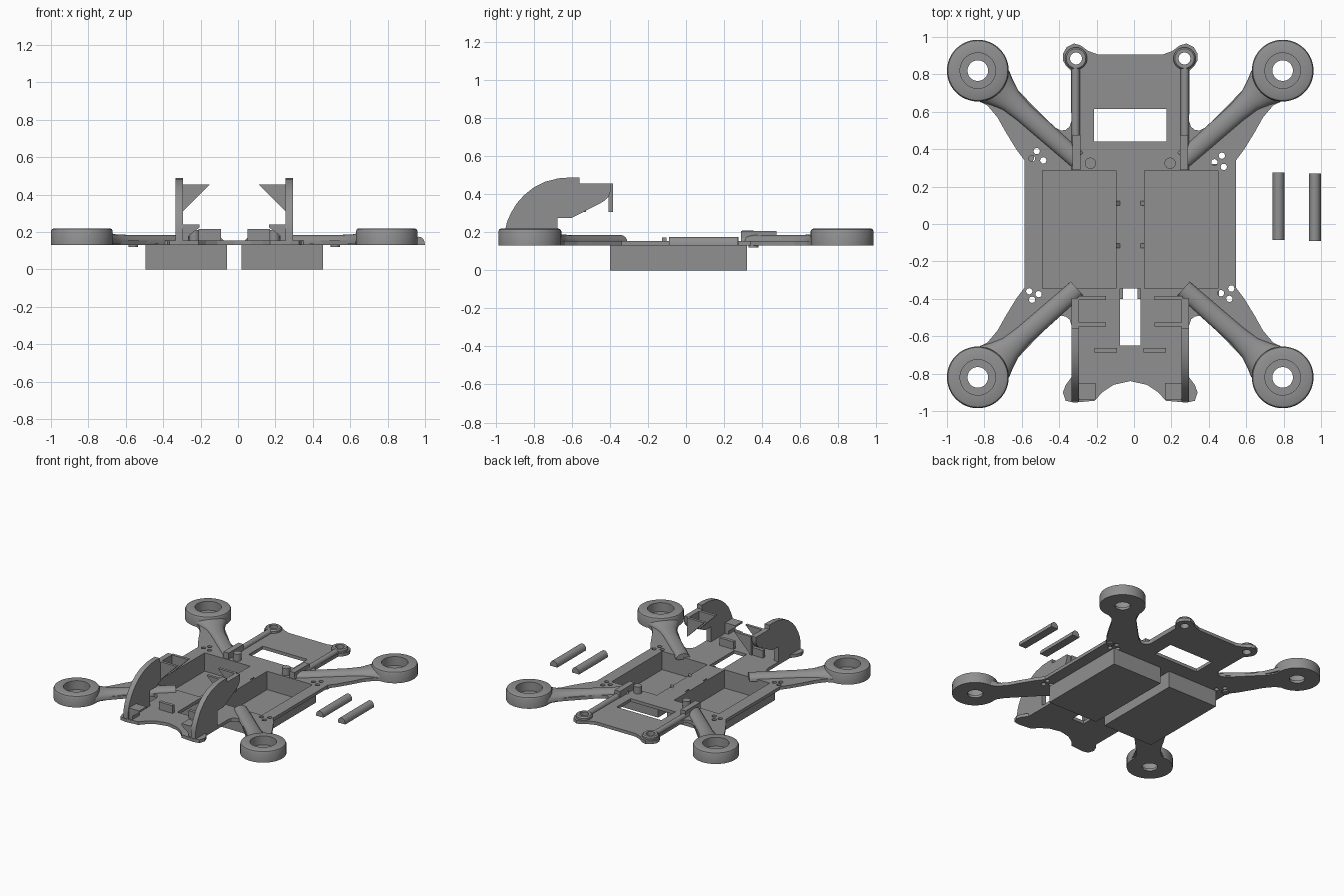
import bpy, bmesh, math
from mathutils import Vector

if "Cube" in bpy.data.objects:
    bpy.data.objects.remove(bpy.data.objects["Cube"])

C = -0.02                      # x of the frame's symmetry line
Z0, Z1 = 0.13, 0.155           # deck plate bottom and top
mat = bpy.data.materials.new("grey plastic")
mat.diffuse_color = (0.28, 0.28, 0.28, 1)
mat.use_nodes = True
mat.node_tree.nodes["Principled BSDF"].inputs["Base Color"].default_value = mat.diffuse_color


def finish(name, bm, smooth=False):
    bmesh.ops.recalc_face_normals(bm, faces=bm.faces[:])
    me = bpy.data.meshes.new(name)
    bm.to_mesh(me)
    bm.free()
    me.materials.append(mat)
    if smooth:
        for p in me.polygons:
            p.use_smooth = True
        me.set_sharp_from_angle(angle=math.radians(35))
    ob = bpy.data.objects.new(name, me)
    bpy.context.collection.objects.link(ob)
    return ob


def prism(name, outlines, axis, a, b, smooth=False):
    """Extrude one or more 2D outlines along an axis from a to b."""
    place = {'x': lambda p, h: (h, p[0], p[1]),
             'y': lambda p, h: (p[0], h, p[1]),
             'z': lambda p, h: (p[0], p[1], h)}[axis]
    bm = bmesh.new()
    for pts in outlines:
        lo = [bm.verts.new(place(p, a)) for p in pts]
        hi = [bm.verts.new(place(p, b)) for p in pts]
        bm.faces.new(lo)
        bm.faces.new(hi[::-1])
        for i in range(len(pts)):
            j = (i + 1) % len(pts)
            bm.faces.new((lo[i], lo[j], hi[j], hi[i]))
    return finish(name, bm, smooth)


def loft(name, rings, wrap=False, smooth=True):
    """Skin closed rings of points, capping the ends unless wrapped."""
    bm = bmesh.new()
    vs = [[bm.verts.new(p) for p in r] for r in rings]
    n = len(vs[0])
    for k in range(len(vs) if wrap else len(vs) - 1):
        r, s = vs[k], vs[(k + 1) % len(vs)]
        for i in range(n):
            j = (i + 1) % n
            bm.faces.new((r[i], r[j], s[j], s[i]))
    if not wrap:
        bm.faces.new(vs[0])
        bm.faces.new(vs[-1][::-1])
    return finish(name, bm, smooth)


def circle(x, y, r, n=24):
    return [(x + r * math.cos(2 * math.pi * i / n),
             y + r * math.sin(2 * math.pi * i / n)) for i in range(n)]


def rect(x0, x1, y0, y1):
    return [(x0, y0), (x1, y0), (x1, y1), (x0, y1)]


def ridge(name, path, base):
    """Half-round bar; path holds (x, y, half width, top z)."""
    a, b = Vector(path[0][:2]), Vector(path[-1][:2])
    d = (b - a).normalized()
    side = Vector((-d.y, d.x))
    rings = []
    for x, y, w, top in path:
        ring = []
        for i in range(13):
            t = math.pi * i / 12
            p = Vector((x, y)) + side * w * math.cos(t)
            ring.append((p.x, p.y, base + (top - base) * math.sin(t) ** 0.8))
        rings.append(ring)
    return loft(name, rings)


# Deck plate with its four arms: right half outline, back to front
half = [(0.17, .905), (.225, .925), (.265, .955), (.30, .965), (.34, .945),
        (.36, .91), (.36, .875), (.343, .845), (.318, .82), (.315, .55),
        (.325, .52), (.345, .503), (.37, .50), (.41, .52), (.61, .725),
        (.645, .775), (.66, .83), (.72, .73), (.815, .66), (.765, .635),
        (.71, .57), (.665, .49), (.61, .40), (.565, .34),
        (.565, -.34), (.61, -.40), (.665, -.49), (.71, -.57), (.765, -.635),
        (.815, -.66), (.72, -.73), (.66, -.83), (.645, -.775), (.61, -.725),
        (.41, -.515), (.37, -.49), (.345, -.495), (.325, -.51), (.315, -.54),
        (.315, -.82), (.345, -.86), (.36, -.90), (.345, -.945), (.30, -.955),
        (.19, -.945), (.15, -.90), (.09, -.86), (.0, -.84)]
outline = [(C + u, y) for u, y in half] + \
          [(C - u, y) for u, y in reversed(half[:-1])]
plate = prism("deck_plate", [outline], 'z', Z0, Z1)

# Openings: window, front slot, tray mouths, ear holes, screw holes
screws = [(-.545, .35), (-.52, .39), (-.485, .34), (.43, .33), (.47, .365),
          (.48, .305), (-.56, -.36), (-.51, -.375), (-.545, -.405),
          (.465, -.37), (.52, -.345), (.51, -.40)]
holes = [circle(x, y, .017, 12) for x, y in screws]
holes += [rect(-.215, .175, .44, .615), rect(-.075, .035, -.65, -.345)]
for s in (1, -1):
    holes.append(rect(*sorted((C + s * .075, C + s * .47)), -.345, .285))
    holes.append(circle(C + s * .29, .885, .032))
cutter = prism("opening_cutter", holes, 'z', .05, .3)
cutter.hide_render = True
cutter.display_type = 'WIRE'
cut = plate.modifiers.new("openings", 'BOOLEAN')
cut.operation = 'DIFFERENCE'
cut.solver = 'EXACT'
cut.object = cutter

for s, side in ((1, "right"), (-1, "left")):
    def X(u):
        return C + s * u

    # Battery tray, an open box below the deck
    outer = rect(X(.04), X(.475), -.40, .32)
    inner = rect(X(.075), X(.47), -.345, .285)
    loft("tray_" + side, [[(*p, z) for p in r] for r, z in
         ((outer, 0), (outer, Z0), (inner, Z0), (inner, .01))], smooth=False)

    for t, end in ((1, "back"), (-1, "front")):
        tag = end + "_" + side
        # Motor pod: ring with a stepped bore
        prof = [(.055, Z0), (.165, Z0), (.165, .205), (.16, .215), (.15, .22),
                (.095, .22), (.095, .15), (.055, .15)]
        rings = []
        for i in range(48):
            a = 2 * math.pi * i / 48
            rings.append([(X(.815) + r * math.cos(a), t * .82 + r * math.sin(a), z)
                          for r, z in prof])
        loft("motor_pod_" + tag, rings, wrap=True)
        # Arm spine, flaring into the pod
        ridge("arm_spine_" + tag,
              [(X(.285), t * .345, .05, .185), (X(.57), t * .595, .055, .185),
               (X(.64), t * .66, .066, .188), (X(.69), t * .705, .092, .198),
               (X(.725), t * .737, .115, .21)], .14)

    # Back rail, ear ring, catch block and peg
    ridge("back_rail_" + side,
          [(X(.292), .29, .023, .18), (X(.292), .835, .023, .18)], .15)
    rings = []
    for i in range(24):
        a = 2 * math.pi * i / 24
        rings.append([(X(.29) + r * math.cos(a), .885 + r * math.sin(a), z)
                      for r, z in ((.032, .14), (.06, .14), (.06, .17),
                                   (.052, .18), (.032, .18))])
    loft("ear_ring_" + side, rings, wrap=True)
    prism("catch_block_" + side, [rect(X(.265), X(.31), .29, .475)], 'z', .14, .205)
    prism("peg_" + side, [circle(X(.213), .325, .03)], 'z', .14, .21, True)

    # Curved front fin
    fin = [(-.95, .14), (-.95, .21), (-.94, .255), (-.92, .30), (-.89, .35),
           (-.85, .395), (-.80, .435), (-.74, .465), (-.67, .483), (-.60, .488),
           (-.56, .488), (-.56, .455), (-.395, .455), (-.395, .42), (-.405, .39),
           (-.425, .367), (-.45, .352), (-.60, .275), (-.675, .275), (-.675, .14)]
    prism("front_fin_" + side, [fin], 'x', X(.274), X(.315), True)
    # Triangular shelf brackets on the fin
    for k, y in enumerate((-.395, -.537)):
        prism("shelf_bracket_%s_%d" % (side, k),
              [[(X(.13), .455), (X(.28), .455), (X(.28), .305)]],
              'y', y - .011, y + .011)
    # Foot gusset at the fin's front
    prism("foot_gusset_" + side,
          [[(X(.185), .24), (X(.28), .24), (X(.28), .15), (X(.245), .15),
            (X(.245), .18), (X(.185), .225)]], 'y', -.94, -.85)
    # Stop block and centre clips
    prism("stop_block_" + side, [rect(X(.07), X(.19), -.688, -.662)], 'z', .14, .215)
    for y in (.11, -.115):
        prism("clip", [[(X(.075), .15), (X(.05), .15), (X(.075), .172)]],
              'y', y - .012, y + .012)
    # Small pad below the deck by the screw holes
    prism("pad_" + side, [circle(X(.54), .355, .026, 16)], 'z', .12, .135)

# Two loose rods beside the frame
ridge("rod_inner", [(.773, -.085, .032, .175), (.773, .275, .032, .175)], Z0)
ridge("rod_outer", [(.967, -.09, .032, .175), (.967, .27, .032, .175)], Z0)
